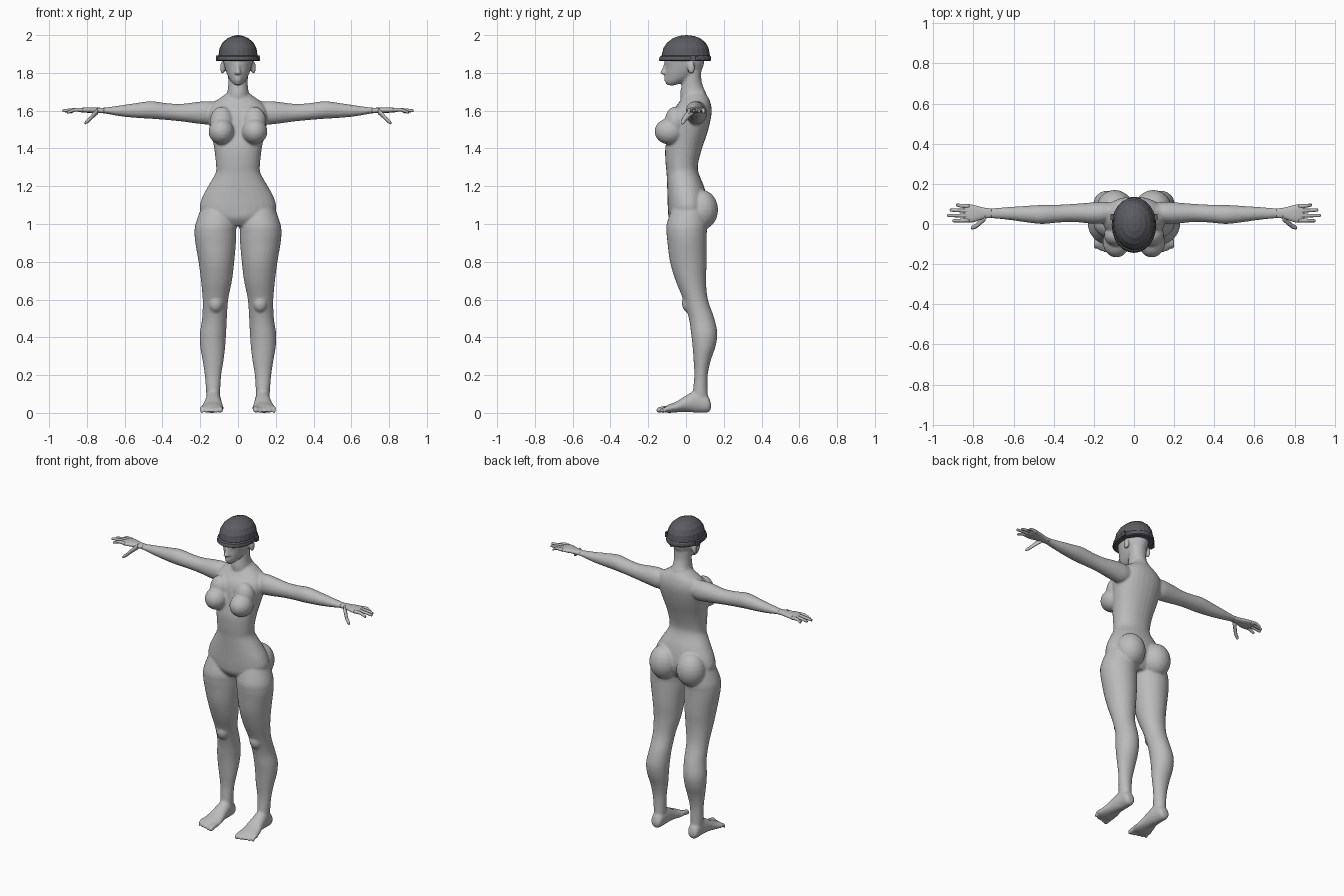
import bpy, bmesh, math
from mathutils import Vector, Matrix

if "Cube" in bpy.data.objects:
    bpy.data.objects.remove(bpy.data.objects["Cube"])

CM = 0.01   # all dimensions below are hundredths of a unit
AXES = {"x": (0, 1, 2), "y": (1, 0, 2), "z": (2, 0, 1)}


def material(name, color):
    mat = bpy.data.materials.new(name)
    mat.use_nodes = True
    mat.diffuse_color = color
    mat.node_tree.nodes["Principled BSDF"].inputs["Base Color"].default_value = color
    return mat


def smooth_rings(rings, steps):
    """Catmull-Rom interpolation between profile rings."""
    out = []
    rings = [Vector(r) for r in rings]
    last = len(rings) - 1
    for i in range(last):
        a, b, c, d = (rings[min(max(i + k, 0), last)] for k in (-1, 0, 1, 2))
        for s in range(steps):
            t = s / steps
            out.append(b + (c - a) * t / 2 + (a - b * 2.5 + c * 2 - d / 2) * t ** 2
                       + (b * 1.5 - a / 2 - c * 1.5 + d / 2) * t ** 3)
    return out + [rings[-1]]


def loft(bm, axis, rings, side=1, steps=4, sides=28, box=1.0):
    """Skin rings given as (position, a min, a max, b min, b max)."""
    order = AXES[axis]
    loops = []
    for pos, a0, a1, b0, b1 in (smooth_rings(rings, steps) if steps > 1 else rings):
        loop = []
        for k in range(sides):
            ang = math.tau * k / sides
            ca, sa = math.cos(ang), math.sin(ang)
            ca = math.copysign(abs(ca) ** box, ca)
            sa = math.copysign(abs(sa) ** box, sa)
            co = [0, 0, 0]
            co[order[0]] = pos
            co[order[1]] = (a0 + a1) / 2 + ca * (a1 - a0) / 2
            co[order[2]] = (b0 + b1) / 2 + sa * (b1 - b0) / 2
            loop.append(bm.verts.new((co[0] * side * CM, co[1] * CM, co[2] * CM)))
        loops.append(loop)
    for p, q in zip(loops, loops[1:]):
        for k in range(sides):
            n = (k + 1) % sides
            bm.faces.new((p[k], p[n], q[n], q[k]))
    bm.faces.new(loops[0])
    bm.faces.new(loops[-1])


def blob(bm, center, radii, side=1):
    """Ellipsoid mass."""
    c = Vector((center[0] * side, center[1], center[2])) * CM
    mat = Matrix.Translation(c) @ Matrix.Diagonal((*[r * CM for r in radii], 1))
    bmesh.ops.create_uvsphere(bm, u_segments=20, v_segments=12, radius=1, matrix=mat)


def digit(bm, axis, points, r0, r1, side=1):
    """Tapered tube along a path of points, with a rounded tip."""
    pts = [Vector(p) for p in points]
    end = (pts[-1] - pts[-2]).normalized() * r1
    radii = [r0 + (r1 - r0) * i / (len(pts) - 1) for i in range(len(pts))]
    pts += [pts[-1] + end * .7, pts[-1] + end]
    radii += [r1 * .7, r1 * .2]
    i, j, k = AXES[axis]
    loft(bm, axis, [(p[i], p[j] - r, p[j] + r, p[k] - r, p[k] + r)
                    for p, r in zip(pts, radii)], side, steps=3, sides=12)


def finish(name, bm, mat, smooth=False):
    bmesh.ops.recalc_face_normals(bm, faces=bm.faces)
    mesh = bpy.data.meshes.new(name)
    bm.to_mesh(mesh)
    bm.free()
    mesh.materials.append(mat)
    mesh.polygons.foreach_set("use_smooth", [smooth] * len(mesh.polygons))
    obj = bpy.data.objects.new(name, mesh)
    bpy.context.collection.objects.link(obj)
    return obj


def fuse(obj, voxel, smoothing):
    """Merge the overlapping masses into one soft skin and apply it."""
    rem = obj.modifiers.new("fuse", "REMESH")
    rem.mode, rem.voxel_size, rem.use_smooth_shade = "VOXEL", voxel, True
    soft = obj.modifiers.new("soften", "SMOOTH")
    soft.factor, soft.iterations = 0.5, smoothing
    graph = bpy.context.evaluated_depsgraph_get()
    skin = bpy.data.meshes.new_from_object(obj.evaluated_get(graph))
    obj.modifiers.clear()
    obj.data = skin


def symmetric(rows):
    return [(z, -w, w, y0, y1) for z, w, y0, y1 in rows]


grey = material("body grey", (0.5, 0.5, 0.5, 1))
dark = material("helmet dark grey", (0.105, 0.105, 0.12, 1))

# Body: torso, neck and head
body = bmesh.new()
loft(body, "z", symmetric([
    (99, 9, -6, 7), (103, 16, -9, 10), (108, 20.2, -9.6, 11.5), (114, 19, -9.8, 11),
    (120, 15.8, -10, 9.5), (127, 11.9, -10.3, 6.7), (132, 11.7, -10.8, 6.4),
    (140, 12.6, -11, 8.5), (148, 14.2, -9.5, 11.2), (155, 15.6, -8.5, 13),
    (160, 15.5, -7, 13.6), (164, 13, -4, 13), (167, 9, -2, 11.8), (170, 5, 0, 9.5)]), box=0.92)
loft(body, "z", symmetric([
    (160, 7, -2, 12), (168, 6, -3, 11), (172, 5.3, -2.6, 9.4), (176, 5.2, -1.8, 8.2),
    (182, 5.4, -1, 8), (186, 5, 0, 7)]))
loft(body, "z", symmetric([
    (173.4, 1.4, -9.2, -6), (174.8, 3.1, -10.4, -2), (177, 4.7, -10.8, 3),
    (180, 6.1, -11, 7.2), (183, 7.1, -11, 9), (187, 8, -11.3, 9.8),
    (192, 8, -10, 9.5), (196, 5, -7, 6)]))
# Nose, lips and chin
loft(body, "z", symmetric([
    (178.9, 1, -11.5, -9), (179.8, 1.9, -13.7, -9), (181, 1.4, -13.3, -9),
    (183.5, .9, -12.2, -9), (185.5, .8, -11.6, -9)]))
blob(body, (0, -10.2, 177.6), (2.2, 1.5, .8))
blob(body, (0, -10.2, 176.1), (1.9, 1.4, .8))
blob(body, (0, -9.4, 174.8), (1.7, 1.4, 1.3))

for side in (1, -1):
    # Soft masses of chest and hips, ears, collar muscles
    blob(body, (8.8, -8.8, 149), (6.8, 7.9, 6.9), side)
    blob(body, (8.6, -5.5, 154), (6.4, 5.8, 8.2), side)
    blob(body, (9.6, 8.3, 107.5), (9, 8.7, 10.5), side)
    blob(body, (8.2, 2.8, 182.8), (1.2, 2, 3.5), side)
    digit(body, "x", [(3, 6.5, 169), (8, 6.5, 163.5), (14, 6, 161.2)], 3.4, 3.4, side)
    # Leg
    loft(body, "z", [
        (110, 3, 19, -7, 10), (100, 1, 22.5, -10.2, 11.2), (95, 1, 23, -10.3, 11),
        (90, 1.1, 22.6, -9.8, 11), (80, 2, 20.9, -8.5, 11), (70, 3.2, 19.6, -5.5, 10.6),
        (60, 5.2, 18.7, -1.5, 11.6), (50, 5.9, 19, 1.5, 15), (42, 6.3, 20.2, 2.7, 16.6),
        (35, 6.8, 20, 3.5, 15.6), (28, 7.6, 18.8, 4, 13.2), (20, 8.9, 17.6, 4.4, 11.5),
        (10, 9.5, 16.8, 3.5, 11.5), (3, 9.8, 16.6, 3, 12)], side)
    blob(body, (11.8, 1.8, 58), (4, 4, 5), side)
    # Foot and toes
    loft(body, "y", [
        (13.2, 11, 15, 2, 5), (11.5, 9.7, 16.6, .2, 9), (6, 9, 17, .1, 12),
        (0, 8.5, 17.9, .5, 9.2), (-5, 7.8, 19.2, .3, 6), (-9, 7.6, 20, 0, 4.5),
        (-11.5, 8.3, 19.3, .4, 3.2)], side)
    for i, reach in enumerate((15.8, 15, 14.3, 13.6, 12.8)):
        x, r = 9.4 + 2.4 * i, 1.6 if i == 0 else 1.25
        digit(body, "y", [(x, -8, 2.4), (x, -10.5, 2.3), (x, r - reach, r)], r, r, side)
    # Arm
    loft(body, "x", [
        (7, 3, 10, 156, 162), (14, .6, 11, 152.8, 164.8), (20, .1, 10.8, 153, 164.8),
        (30, 1, 10, 154.3, 163.6), (38, .7, 9.6, 155.1, 164), (46, 0, 9.5, 155.7, 165),
        (54, .9, 9, 156.2, 164), (62, 2, 8.5, 157, 162.8), (70, 2.8, 7.9, 158.4, 161.7),
        (74, 2.9, 8, 158.8, 161.5)], side)
fuse(finish("body", body, grey, True), 0.007, 4)

# Hands: palm, four fingers and a thumb
for name, side in (("left_hand", 1), ("right_hand", -1)):
    hand = bmesh.new()
    loft(hand, "x", [
        (71, 3, 7.7, 158.6, 161.5), (75, 2.6, 8.2, 158.8, 161.6), (80, .9, 9.5, 158.9, 161.8),
        (83.5, .9, 9.9, 159.2, 161.3), (85, 1.5, 9.4, 159.6, 160.8)], side, box=.85)
    for y, tip_y, tip_x, z in ((1.9, 1.6, 90.5, 159.2), (4.2, 4.2, 93, 160),
                               (6.5, 6.9, 91.8, 159.8), (8.8, 9.4, 88.8, 159.4)):
        digit(hand, "x", [(82, y, 160.3), (86, (y + tip_y) / 2, 160.5), (tip_x - .7, tip_y, z)],
              1.1, .75, side)
    digit(hand, "x", [(74, 3.4, 160), (76.6, .8, 157.6), (78.8, -1, 155.2), (80.5, -1.7, 153.9)],
          1.8, 1, side)
    finish(name, hand, grey, True)

# Helmet: faceted shell with a rim band
helmet = bmesh.new()
loft(helmet, "z", symmetric([
    (186.8, 10.2, -12.8, 12.6), (189.5, 10.3, -12.8, 12.6), (193, 9.8, -12, 12),
    (196, 8.2, -10, 10.4), (198.3, 5.6, -7, 7.6), (199.5, 2.9, -3.8, 4.4),
    (200, .3, 0, .6)]), steps=1, sides=24)
finish("helmet_shell", helmet, dark)
rim = bmesh.new()
loft(rim, "z", symmetric([
    (186.2, 10.5, -13.6, 12.9), (186.8, 11.1, -14.4, 13.3), (188.6, 10.9, -13.8, 13.1),
    (189.3, 10.2, -12.8, 12.6)]), steps=1, sides=24)
finish("helmet_rim", rim, dark)

# Strap clips on both sides of the rim
clips = bmesh.new()
for side in (1, -1):
    place = Matrix.Translation(Vector((10.9 * side, 3.5, 187.8)) * CM)
    bmesh.ops.create_cube(clips, size=1, matrix=place @ Matrix.Diagonal((.014, .03, .03, 1)))
finish("helmet_clips", clips, dark)
